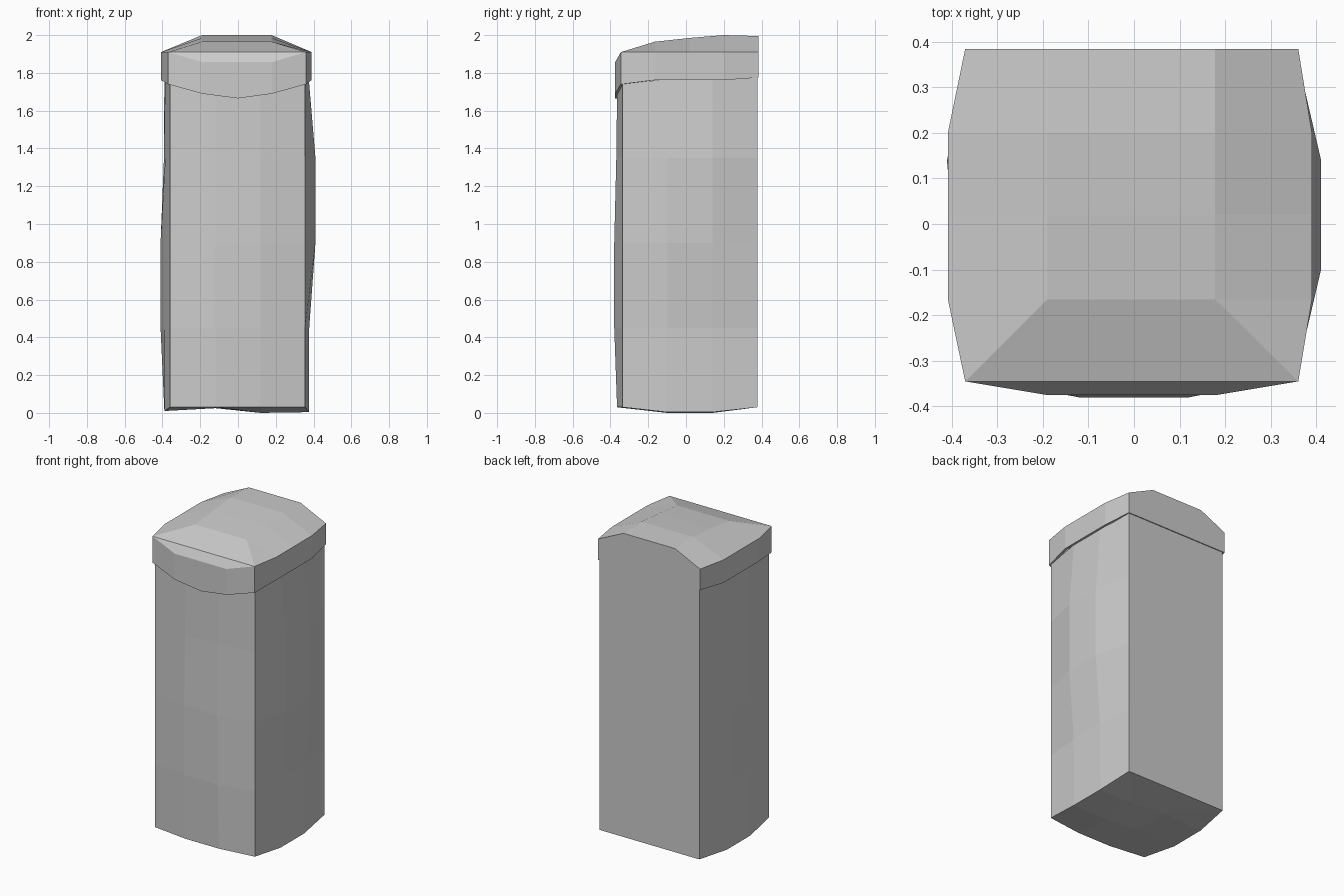
import bpy
import bmesh

if "Cube" in bpy.data.objects:
    bpy.data.objects.remove(bpy.data.objects["Cube"])


def ring(bm, left, front, right):
    """Closed loop, counter-clockwise from the front left corner. left/right run front to back."""
    return [bm.verts.new(p) for p in front[:] + right + left[::-1]]


def loft(bm, a, b):
    for i in range(len(a)):
        j = (i + 1) % len(a)
        bm.faces.new((a[i], a[j], b[j], b[i]))


def finish(bm, name):
    mesh = bpy.data.meshes.new(name)
    bm.to_mesh(mesh)
    bm.free()
    obj = bpy.data.objects.new(name, mesh)
    bpy.context.collection.objects.link(obj)
    return obj


# Post: five rough-hewn loops, bulging on the front and sides, flat at the back
bm = bmesh.new()
XL, XR, YF, YB = -0.36, 0.355, -0.335, 0.378
# z, left bulge at two columns, front bulge, right bulge
levels = [
    (0.0, -0.39, -0.39, -0.365, 0.375),
    (0.45, -0.39, -0.41, -0.38, 0.377),
    (0.90, -0.39, -0.41, -0.38, 0.41),
    (1.35, -0.385, -0.392, -0.369, 0.41),
    (1.75, -0.385, -0.39, -0.365, 0.375),
]
rings = []
for k, (z, l1, l2, f, r) in enumerate(levels):
    zc = zf = zl = zr = zb = z
    if k == 0:
        zc, zf, zl, zr, zb = 0.03, 0.03, 0.01, 0.004, 0.03
    if k == 4:
        zc, zf, zl, zr, zb = 1.745, 1.69, 1.765, 1.765, 1.777
    rings.append(ring(
        bm,
        [(l1, -0.10, zl), (l2, 0.14, zl), (XL, YB, zb)],
        [(XL, YF, zc), (-0.12, f, zf), (0.12, f, zf), (XR, YF, zc)],
        [(r, -0.10, zr), (r, 0.14, zr), (XR, YB, zb)]))
for a, b in zip(rings, rings[1:]):
    loft(bm, a, b)

# Post underside: grid filled with four inner points; back edge is one span
r = rings[0]
inner = [[bm.verts.new((x, y, z)) for x, z in ((-0.12, 0.025), (0.12, 0.0))]
         for y in (-0.10, 0.14)]
rows = [[r[0], r[1], r[2], r[3]],
        [r[9], *inner[0], r[4]],
        [r[8], *inner[1], r[5]]]
for lo, hi in zip(rows, rows[1:]):
    for i in range(3):
        bm.faces.new((lo[i], hi[i], hi[i + 1], lo[i + 1]))
a = rows[2]
bm.faces.new((a[0], r[7], a[1]))
bm.faces.new((a[1], r[7], r[6], a[2]))
bm.faces.new((a[2], r[6], a[3]))
finish(bm, "post")

# Cap: lip, lower edge with drooping front, and rim
bm = bmesh.new()
ys = (-0.165, 0.02, 0.2)


def cap_ring(s, zc, z1, z0, zs, zb):
    def sc(pts):
        return [(x * s, y * s, z) for x, y, z in pts]
    return ring(
        bm,
        sc([(-0.408, y, zs) for y in ys] + [(-0.37, 0.384, zb)]),
        sc([(-0.37, -0.345, zc), (-0.19, -0.375, z1), (0, -0.375, z0),
            (0.18, -0.375, z1), (0.36, -0.345, zc)]),
        sc([(0.39, y, zs) for y in ys] + [(0.36, 0.384, zb)]))


lip = cap_ring(0.965, 1.74, 1.69, 1.665, 1.762, 1.775)
low = cap_ring(1.0, 1.74, 1.69, 1.665, 1.762, 1.775)
rim = cap_ring(1.0, 1.91, 1.857, 1.857, 1.91, 1.91)
loft(bm, lip, low)
loft(bm, low, rim)

# Cap top: front chamfer, front slope, ridge strip and side slopes, back gable
ridge = [[bm.verts.new((x, y, z)) for x in (-0.19, 0.178)]
         for y, z in zip(ys + (0.384,), (1.965, 1.985, 2.0, 1.995))]
left = [rim[0]] + rim[:8:-1]
right = rim[4:9]
bm.faces.new((rim[0], rim[1], rim[2], rim[3], rim[4]))
bm.faces.new((left[0], right[0], ridge[0][1], ridge[0][0]))
bm.faces.new((left[0], ridge[0][0], left[1]))
bm.faces.new((right[0], right[1], ridge[0][1]))
for i in range(3):
    (a, b), (c, d) = ridge[i], ridge[i + 1]
    bm.faces.new((a, b, d, c))
    bm.faces.new((left[i + 1], a, c, left[i + 2]))
    bm.faces.new((b, right[i + 1], right[i + 2], d))
bm.faces.new((right[4], left[4], ridge[3][0], ridge[3][1]))
finish(bm, "cap")
